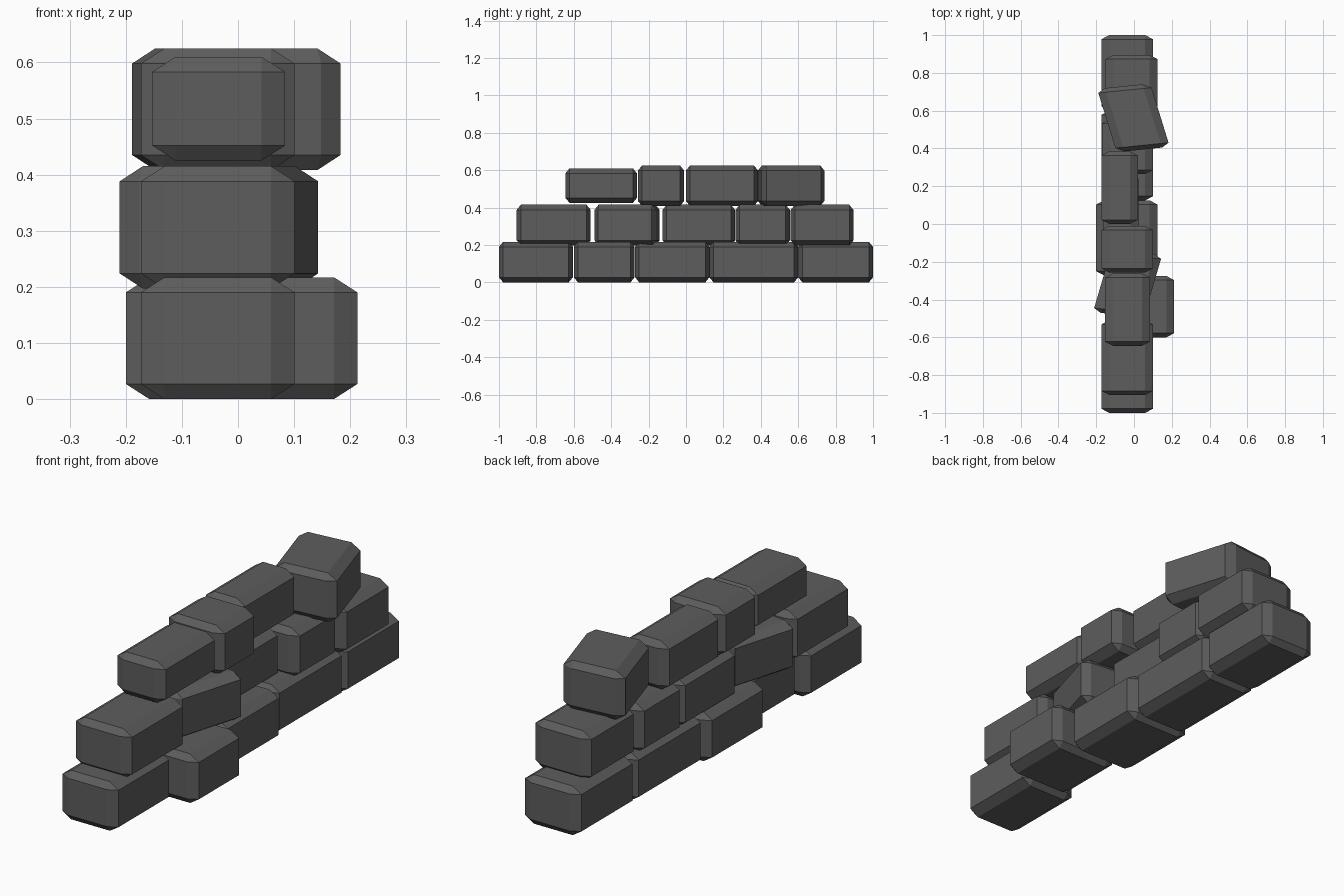
import bpy, bmesh, math
from itertools import product
from mathutils import Vector

cube = bpy.data.objects.get("Cube")
if cube:
    bpy.data.objects.remove(cube, do_unlink=True)

stone = bpy.data.materials.new("dark_grey_stone")
stone.use_nodes = True
grey = (0.11, 0.11, 0.11, 1)
stone.diffuse_color = grey
bsdf = stone.node_tree.nodes["Principled BSDF"]
bsdf.inputs["Base Color"].default_value = grey
bsdf.inputs["Roughness"].default_value = 0.9

CHAMFER = Vector((0.042, 0.022, 0.027))
STRETCH = 1.75  # bricks are turned first, then widened across the wall


def brick(name, x, y, z, turn=0):
    """Chamfered block filling the given (low, high) ranges, turned about z."""
    ranges = (x, y, z)
    centre = Vector([(a + b) / 2 for a, b in ranges])
    half = Vector([(b - a) / 2 for a, b in ranges])
    c, s = math.cos(math.radians(turn)), math.sin(math.radians(turn))
    bm = bmesh.new()
    for signs in product((-1, 1), repeat=3):
        for axis in range(3):
            # Each corner becomes a small triangle, one point per adjoining face
            p = half - CHAMFER
            p[axis] = half[axis]
            px, py, pz = (v * k for v, k in zip(p, signs))
            bm.verts.new(centre + Vector((px * c - py * s * STRETCH,
                                          px * s / STRETCH + py * c, pz)))
    bmesh.ops.convex_hull(bm, input=bm.verts)
    bmesh.ops.dissolve_limit(bm, angle_limit=0.01, verts=bm.verts, edges=bm.edges)
    bmesh.ops.recalc_face_normals(bm, faces=bm.faces)
    mesh = bpy.data.meshes.new(name)
    bm.to_mesh(mesh)
    bm.free()
    mesh.materials.append(stone)
    bpy.context.collection.objects.link(bpy.data.objects.new(name, mesh))


# Bottom course, front to back
low = (0, 0.217)
brick("bottom_brick_1", (-0.173, 0.101), (-1, -0.605), low)
brick("bottom_brick_2", (-0.125, 0.213), (-0.6, -0.275), low)
brick("bottom_brick_3", (-0.2, 0.125), (-0.272, 0.125), low)
brick("bottom_brick_4", (-0.173, 0.101), (0.125, 0.6), low)
brick("bottom_brick_5", (-0.173, 0.101), (0.6, 1), low)

# Middle course, second brick knocked askew
mid = (0.197, 0.415)
brick("middle_brick_1", (-0.173, 0.101), (-0.905, -0.51), mid)
brick("middle_brick_2", (-0.171, 0.103), (-0.482, -0.148), mid, turn=-9.5)
brick("middle_brick_3", (-0.165, 0.025), (-0.125, 0.262), mid)
brick("middle_brick_4", (-0.17, 0.101), (0.265, 0.555), mid)
brick("middle_brick_5", (-0.15, 0.125), (0.56, 0.895), mid)

# Top course, last brick knocked askew
high = (0.408, 0.625)
brick("top_brick_1", (-0.153, 0.084), (-0.645, -0.262), (0.425, 0.61))
brick("top_brick_2", (-0.173, 0.101), (-0.257, -0.01), high)
brick("top_brick_3", (-0.173, 0.02), (0, 0.385), high)
brick("top_brick_4", (-0.146, 0.14), (0.392, 0.732), high, turn=10)
